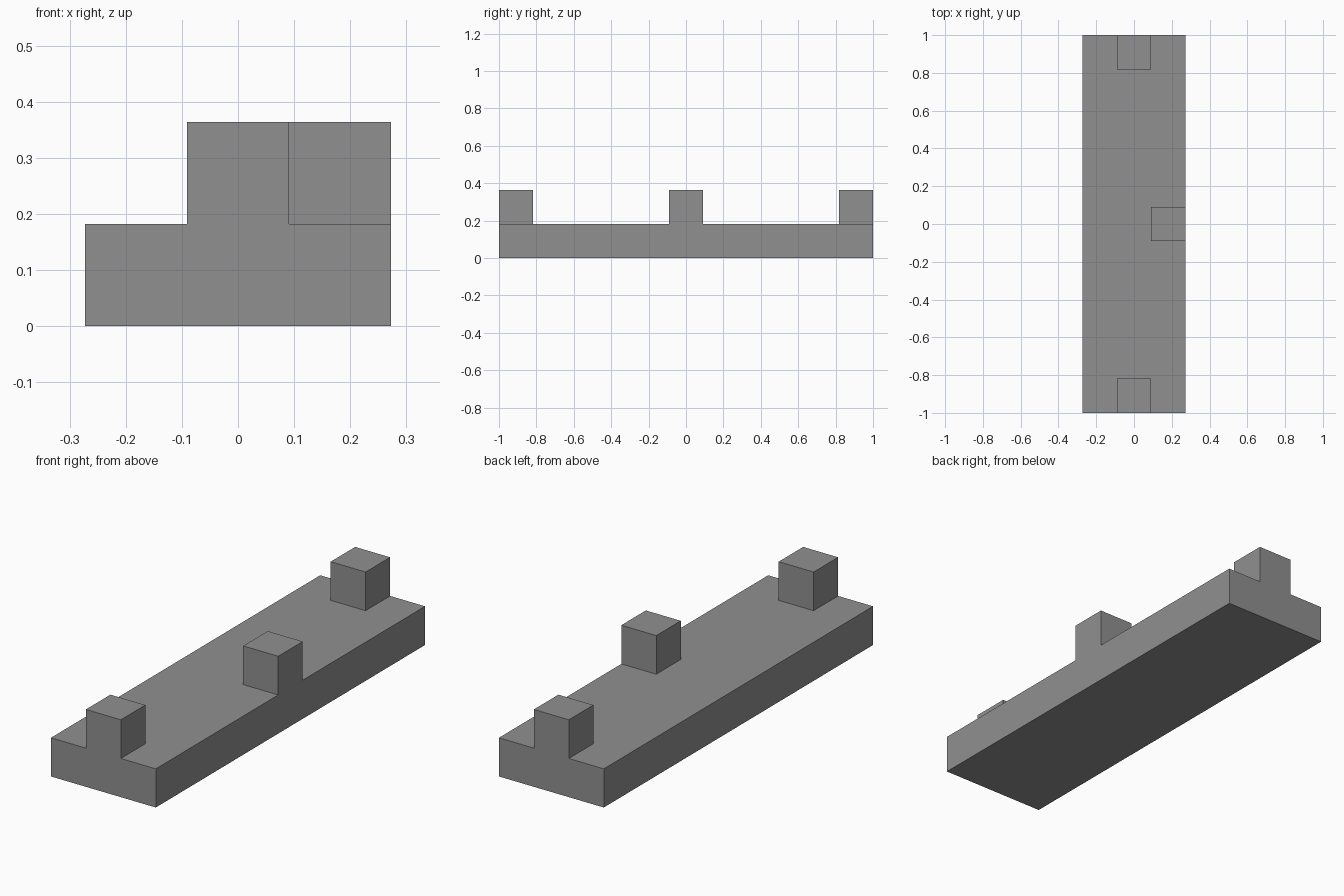
import bpy

cube = bpy.data.objects.get("Cube")
if cube:
    bpy.data.objects.remove(cube, do_unlink=True)

U = 2 / 11  # one block unit: the plank is 3 x 11 x 1 units

grey = bpy.data.materials.new("plain grey")
grey.use_nodes = True
colour = (0.28, 0.28, 0.28, 1)
grey.diffuse_color = colour
grey.node_tree.nodes["Principled BSDF"].inputs["Base Color"].default_value = colour


def block(name, size, centre):
    """Box with its size and centre given in block units."""
    bpy.ops.mesh.primitive_cube_add(size=1, location=[c * U for c in centre])
    ob = bpy.context.object
    ob.name = name
    ob.scale = [s * U for s in size]
    bpy.ops.object.transform_apply(location=False, rotation=False, scale=True)
    ob.data.materials.append(grey)
    return ob


# Long flat plank
block("plank", (3, 11, 1), (0, 0, 0.5))

# Pegs: one centred at each end, one flush with the middle of the left side
for name, x, y in (("front_peg", 0, -5), ("back_peg", 0, 5), ("side_peg", 1, 0)):
    block(name, (1, 1, 1), (x, y, 1.5))
